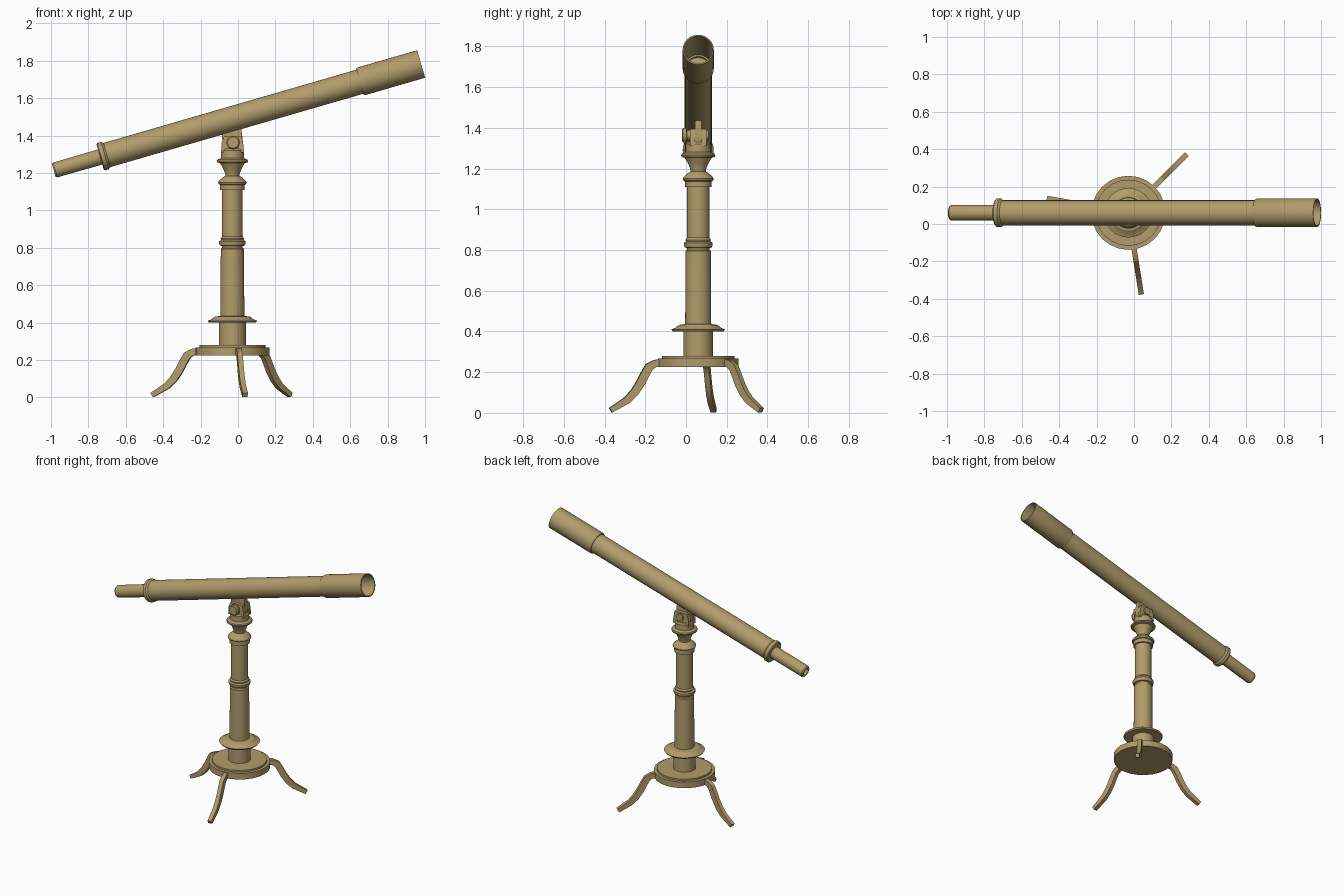
import bpy, bmesh, math
from mathutils import Matrix, Vector

if "Cube" in bpy.data.objects:
    bpy.data.objects.remove(bpy.data.objects["Cube"])

AX, AY = -0.03, 0.06                       # pillar axis
TILT = math.atan2(0.569, 1.964)            # barrel elevation

brass = bpy.data.materials.new("aged brass")
brass.diffuse_color = (0.44, 0.335, 0.147, 1)
brass.use_nodes = True
brass.node_tree.nodes["Principled BSDF"].inputs["Base Color"].default_value = brass.diffuse_color


def finish(name, bm, matrix):
    bmesh.ops.recalc_face_normals(bm, faces=bm.faces)
    bm.transform(matrix)
    me = bpy.data.meshes.new(name)
    bm.to_mesh(me)
    bm.free()
    me.materials.append(brass)
    me.shade_smooth()
    me.set_sharp_from_angle(angle=math.radians(30))
    ob = bpy.data.objects.new(name, me)
    bpy.context.collection.objects.link(ob)
    return ob


def lathe(name, profile, matrix, n=32):
    """Revolve (radius, height) points about local z; radius 0 closes an end."""
    bm = bmesh.new()
    rings = []
    for r, z in profile:
        if r == 0:
            rings.append([bm.verts.new((0, 0, z))] * n)
        else:
            rings.append([bm.verts.new((r * math.cos(2 * math.pi * i / n),
                                        r * math.sin(2 * math.pi * i / n), z)) for i in range(n)])
    for a, b in zip(rings, rings[1:]):
        for i in range(n):
            j = (i + 1) % n
            quad = list(dict.fromkeys((a[i], a[j], b[j], b[i])))
            bm.faces.new(quad)
    return finish(name, bm, matrix)


def plate(name, outline, y0, y1, matrix):
    """Extrude an x-z outline between two y values."""
    bm = bmesh.new()
    f = bm.faces.new([bm.verts.new((x, y0, z)) for x, z in outline])
    ext = bmesh.ops.extrude_face_region(bm, geom=[f])["geom"]
    bmesh.ops.translate(bm, vec=(0, y1 - y0, 0),
                        verts=[v for v in ext if isinstance(v, bmesh.types.BMVert)])
    return finish(name, bm, matrix)


base = Matrix.Translation((AX, AY, 0))

# Round foot plate with a raised step
lathe("foot_plate", [(0, .225), (.198, .225), (.198, .268), (.177, .268),
                     (.177, .28), (0, .28)], base, 24)

# Turned pillar
lathe("pillar", [
    (0, .27), (.072, .27), (.072, .40), (.125, .40), (.132, .41), (.112, .418),
    (.095, .432), (.064, .436), (.062, .795), (.055, .80), (.055, .81),
    (.066, .812), (.071, .825), (.071, .835), (.060, .842), (.063, .85), (.055, .86),
    (.055, 1.11), (.066, 1.11), (.066, 1.137), (.072, 1.14), (.076, 1.15),
    (.072, 1.158), (.050, 1.178), (.037, 1.185), (.040, 1.20), (.050, 1.225),
    (.066, 1.253), (.082, 1.257), (.084, 1.265), (.080, 1.272), (.062, 1.28),
    (.062, 1.32), (.055, 1.33), (0, 1.33)], base)

# Three cabriole legs: path of (radius, height, thickness)
path = [(.17, .245, .036), (.215, .243, .036), (.245, .225, .042), (.265, .19, .042),
        (.288, .145, .042), (.318, .10, .040), (.355, .062, .036), (.40, .034, .030),
        (.436, .013, .026)]
for k, deg in enumerate((45, 170, -81)):
    upper, lower = [], []
    for i, (r, z, t) in enumerate(path):
        p, q = path[max(i - 1, 0)], path[min(i + 1, len(path) - 1)]
        d = Vector((q[0] - p[0], q[1] - p[1])).normalized()
        upper.append((r - d.y * t / 2, z + d.x * t / 2))
        lower.append((r + d.y * t / 2, max(0, z - d.x * t / 2)))
    plate(f"leg_{k + 1}", upper + lower[::-1], -.014, .014,
          base @ Matrix.Rotation(math.radians(deg), 4, 'Z'))

# Clevis cheeks, centre lug and pivot bolt
cheek = [(-.06, 1.31), (.062, 1.31), (.060, 1.345), (.050, 1.395), (-.045, 1.395), (-.058, 1.36)]
for side, s in (("front", -1), ("back", 1)):
    plate(f"cheek_{side}", cheek, s * .017, s * .04, base)
plate("barrel_lug", [(-.05, 1.33), (.05, 1.33), (.056, 1.37), (.045, 1.46), (-.05, 1.44), (-.056, 1.40)],
      -.016, .016, base)
bolt = Matrix.Translation((AX + .004, AY, 1.363)) @ Matrix.Rotation(math.pi / 2, 4, 'X')
lathe("pivot_bolt", [(0, -.05), (.025, -.05), (.025, .055), (.036, .058),
                     (.036, .074), (.030, .08), (0, .08)], bolt, 24)

# Barrel, revolved along its tilted axis from the eyepiece to the open end
barrel = (Matrix.Translation((-.985, AY, 1.214))
          @ Matrix.Rotation(math.pi / 2 - TILT, 4, 'Y'))
lathe("eyepiece", [(0, .02), (.020, .02), (.024, 0), (.035, 0), (.041, .008),
                   (.042, .27), (0, .27)], barrel)
lathe("main_tube", [(0, .262), (.070, .258), (.076, .264), (.076, .285), (.070, .292),
                    (.067, .296), (.067, 1.72), (.060, 1.72), (.060, 1.70), (0, 1.70)], barrel)
lathe("dew_shield", [(.066, 1.705), (.074, 1.705), (.0765, 1.712), (.0765, 2.045),
                     (.070, 2.045), (.070, 1.715), (.066, 1.715)], barrel)
